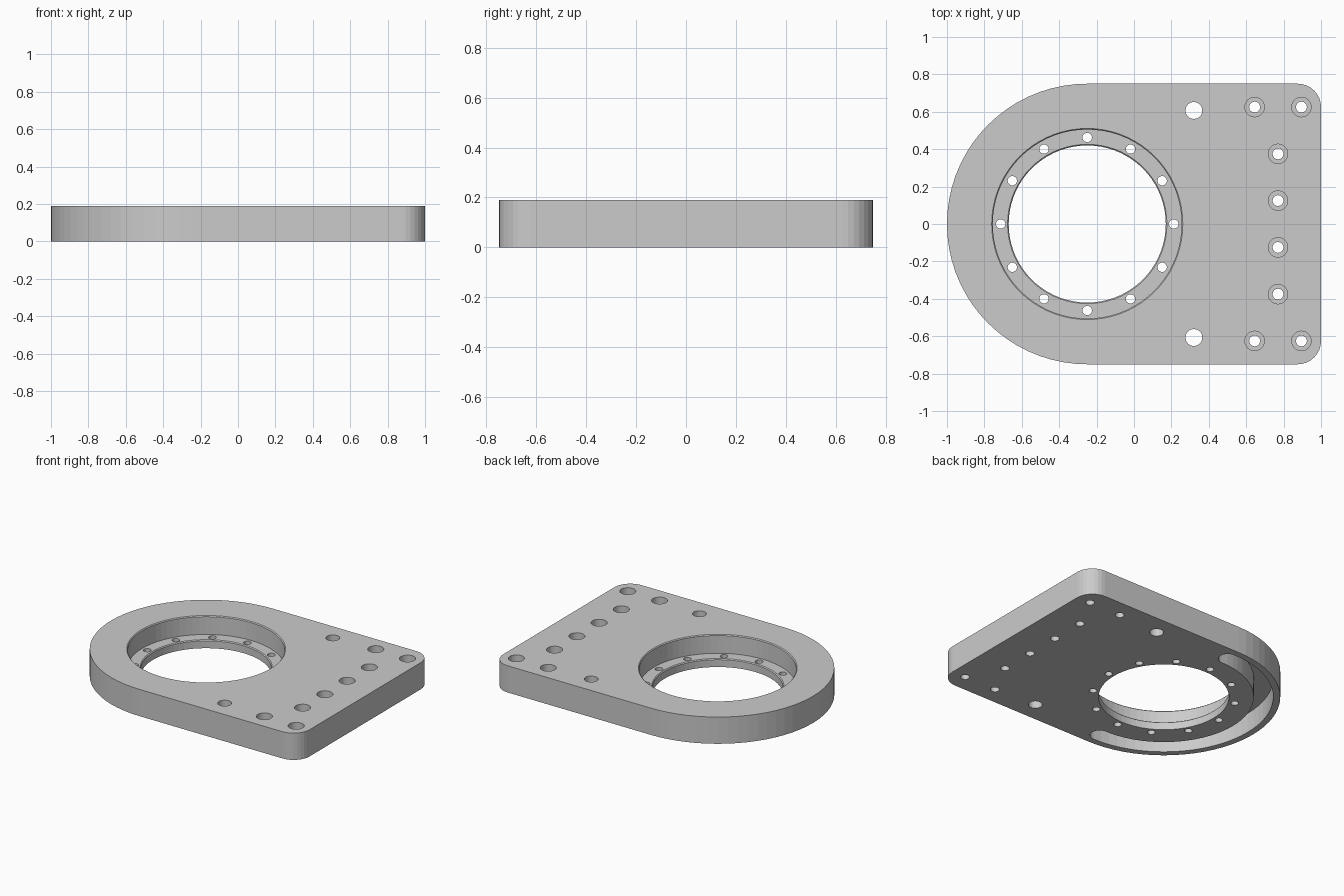
import bpy, bmesh
from math import pi, cos, sin

if "Cube" in bpy.data.objects:
    bpy.data.objects.remove(bpy.data.objects["Cube"])

T = 0.19            # plate thickness
CX = -0.25          # centre of the large bore


def arc(cx, cy, r, a0, a1, n):
    return [(cx + r * cos(a0 + (a1 - a0) * i / n), cy + r * sin(a0 + (a1 - a0) * i / n))
            for i in range(n + 1)]


def prism(bm, outline, z0, z1):
    """Closed solid from a counter-clockwise outline."""
    lo = [bm.verts.new((x, y, z0)) for x, y in outline]
    hi = [bm.verts.new((x, y, z1)) for x, y in outline]
    bm.faces.new(lo[::-1])
    bm.faces.new(hi)
    n = len(lo)
    for i in range(n):
        j = (i + 1) % n
        bm.faces.new((lo[i], lo[j], hi[j], hi[i]))


def lathe(bm, x, y, profile, n):
    """Closed solid turned around a vertical axis; profile is (r, z) upwards."""
    rings = [[bm.verts.new((x + r * cos(2 * pi * i / n), y + r * sin(2 * pi * i / n), z))
              for i in range(n)] for r, z in profile]
    bm.faces.new(rings[0][::-1])
    bm.faces.new(rings[-1])
    for a, b in zip(rings, rings[1:]):
        for i in range(n):
            j = (i + 1) % n
            bm.faces.new((a[i], a[j], b[j], b[i]))


def make(name, bm):
    bmesh.ops.recalc_face_normals(bm, faces=bm.faces)
    me = bpy.data.meshes.new(name)
    bm.to_mesh(me)
    bm.free()
    ob = bpy.data.objects.new(name, me)
    bpy.context.collection.objects.link(ob)
    return ob


def cut(target, cutter):
    cutter.hide_render = True
    m = target.modifiers.new("cut", 'BOOLEAN')
    m.operation, m.solver, m.object = 'DIFFERENCE', 'EXACT', cutter
    bpy.context.view_layer.objects.active = target
    bpy.ops.object.modifier_apply(modifier=m.name)
    bpy.data.objects.remove(cutter, do_unlink=True)


# Plate: round left end, filleted right corners
R = 0.125
bm = bmesh.new()
prism(bm, arc(CX, 0, 0.75, pi / 2, 3 * pi / 2, 36)
      + arc(1 - R, -0.75 + R, R, -pi / 2, 0, 8)
      + arc(1 - R, 0.75 - R, R, 0, pi / 2, 8), 0, T)
plate = make("mounting_plate", bm)

# Stepped bore with small edge chamfers
bm = bmesh.new()
LEDGE, C = 0.058, 0.006
lathe(bm, CX, 0, [(0.42, -0.1), (0.42, LEDGE - C), (0.42 + C, LEDGE), (0.505, LEDGE),
                  (0.505, T - C), (0.505 + C, T), (0.505 + C, T + 0.1)], 72)

# Counterbored screw holes and plain dowel holes, mirrored front to back
for s in (-1, 1):
    for x, y in ((0.645, 0.625), (0.895, 0.625), (0.77, 0.375), (0.77, 0.125)):
        lathe(bm, x, s * y, [(0.029, -0.1), (0.029, 0.085), (0.052, 0.085), (0.052, T + 0.1)], 32)
    lathe(bm, 0.32, s * 0.607, [(0.045, -0.1), (0.045, T + 0.1)], 32)

# Round-ended arc groove in the underside
G, W = 0.6425, 0.0625
prism(bm, arc(CX, 0, G + W, pi / 2, 3 * pi / 2, 36)
      + arc(CX, -G, W, -pi / 2, pi / 2, 12)[1:-1]
      + arc(CX, 0, G - W, 3 * pi / 2, pi / 2, 36)
      + arc(CX, G, W, -pi / 2, pi / 2, 12)[1:-1], -0.1, 0.14)
cut(plate, make("main_cutter", bm))

# Ring of twelve holes through the bore ledge
bm = bmesh.new()
for x, y in arc(CX, 0, 0.4625, 0, 2 * pi, 12)[:-1]:
    lathe(bm, x, y, [(0.025, -0.1), (0.025, 0.12)], 24)
cut(plate, make("ring_hole_cutter", bm))
